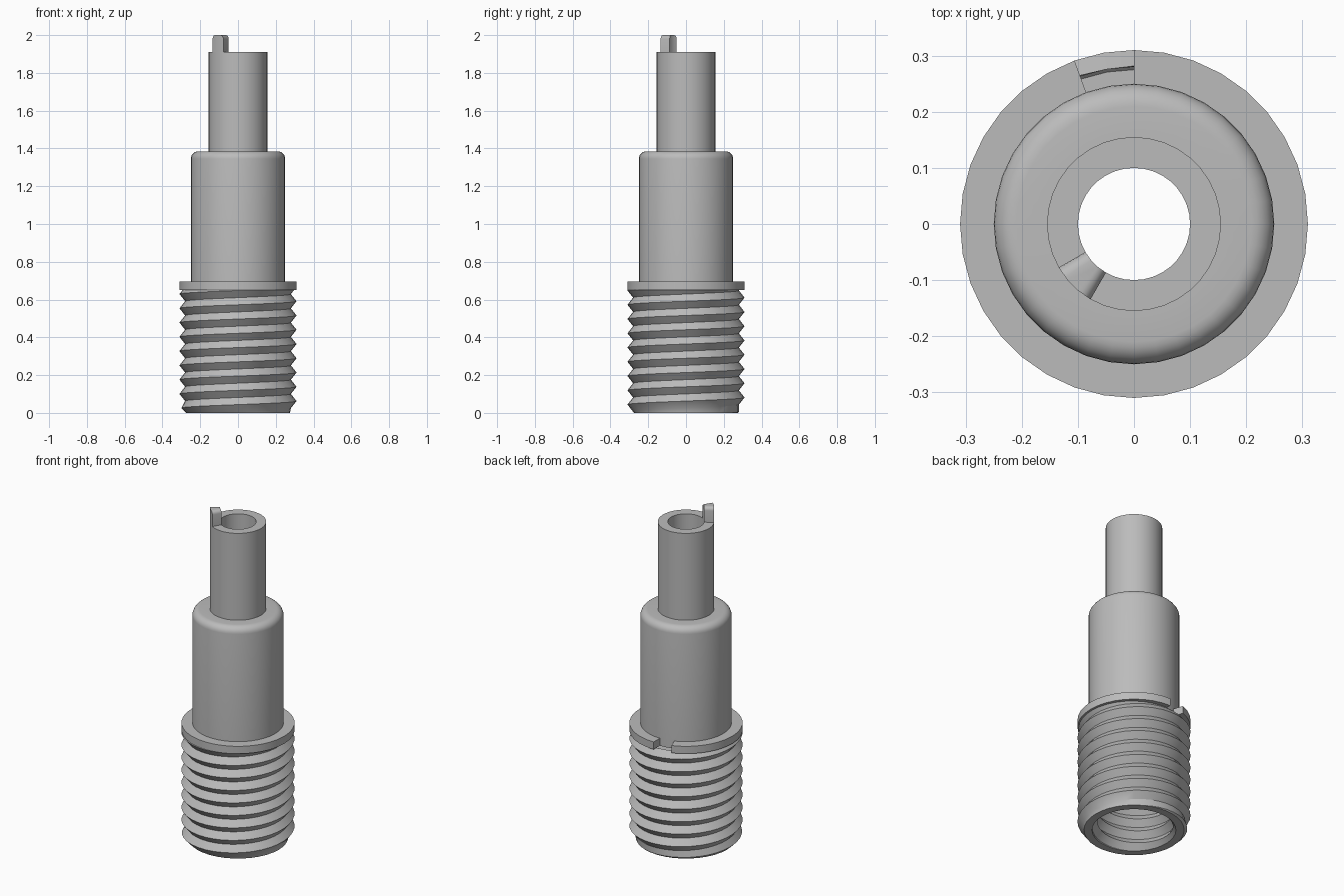
import bpy, bmesh, math

SEG = 36                 # sides of every round part
PITCH = 0.0755
COLLAR_Z, COLLAR_TOP = 0.65, 0.695

cube = bpy.data.objects.get("Cube")
if cube:
    bpy.data.objects.remove(cube)

grey = bpy.data.materials.new("plain grey")
grey.use_nodes = True
grey.diffuse_color = (0.5, 0.5, 0.5, 1)
grey.node_tree.nodes["Principled BSDF"].inputs["Base Color"].default_value = (0.5, 0.5, 0.5, 1)


def ring_point(r, z, col):
    a = math.tau * col / SEG
    return (r * math.cos(a), r * math.sin(a), z)


def sweep(bm, section, first=0, last=SEG):
    """Skin the (r, z) sections of successive columns around the axis."""
    cols = [[bm.verts.new(ring_point(r, z, c)) for r, z in section(c)]
            for c in range(first, last + 1)]
    for a, b in zip(cols, cols[1:]):
        for j in range(len(a) - 1):
            bm.faces.new((a[j], b[j], b[j + 1], a[j + 1]))
    return cols


def finish(bm, name, angle=30):
    bmesh.ops.remove_doubles(bm, verts=bm.verts, dist=0.0005)
    bmesh.ops.dissolve_degenerate(bm, edges=bm.edges, dist=0.0005)
    mesh = bpy.data.meshes.new(name)
    bm.to_mesh(mesh)
    bm.free()
    mesh.materials.append(grey)
    ob = bpy.data.objects.new(name, mesh)
    bpy.context.collection.objects.link(ob)
    bpy.ops.object.select_all(action='DESELECT')
    ob.select_set(True)
    bpy.context.view_layer.objects.active = ob
    bpy.ops.object.shade_smooth_by_angle(angle=math.radians(angle))
    return ob


def lathe(name, profile):
    bm = bmesh.new()
    sweep(bm, lambda c: profile)
    return finish(bm, name)


def helix(root, crest, top, limit):
    """Section of a V thread from z = 0 to top, its radius trimmed by limit."""
    turns = int(top / PITCH) + 3

    def section(c):
        lead = COLLAR_Z + PITCH * (c / SEG - 10 / SEG)
        pts = []
        for k in range(-2 * turns, 6):
            z = min(max(lead + PITCH * k / 2, 0), top)
            phase = ((z - lead) / PITCH) % 1
            r = root + (crest - root) * (1 - abs(2 * phase - 1))
            pts.append((limit(r, z), z))
        return pts
    return section


# Threaded base: outer thread, bottom rim, inner thread and its end wall
bm = bmesh.new()
sweep(bm, helix(0.28, 0.31, COLLAR_Z, lambda r, z: min(r, 0.275 + z)))
sweep(bm, lambda c: [(0.23, 0), (0.275, 0)])
inner = helix(0.23, 0.2, 0.6, lambda r, z: max(r, 0.23 - z))
sweep(bm, lambda c: inner(c)[::-1])
sweep(bm, lambda c: [(0.1, 0.6), (inner(c)[-1][0], 0.6)])
finish(bm, "threaded_base")

# Collar with a notch two sides wide at the back
bm = bmesh.new()
ring = [(0.25, COLLAR_Z), (0.31, COLLAR_Z), (0.31, COLLAR_TOP), (0.25, COLLAR_TOP)]
cols = sweep(bm, lambda c: ring, 11, 45)
bm.faces.new(cols[0])
bm.faces.new(cols[-1][::-1])
finish(bm, "notched_collar")

# Body with a rounded shoulder
fillet = 0.04
shoulder = [(0.25 - fillet + fillet * math.cos(t * math.pi / 12),
             1.385 - fillet + fillet * math.sin(t * math.pi / 12)) for t in range(7)]
lathe("body", [(0.25, COLLAR_Z)] + shoulder + [(0.155, 1.385)])

# Hollow stem, with the bore running down to the threaded socket
lathe("stem", [(0.155, 1.385), (0.155, 1.91), (0.1, 1.91), (0.1, 0.6)])

# Locating tab on the stem rim, its top corners rounded
bm = bmesh.new()
block = [(0.1, 1.91), (0.155, 1.91), (0.155, 2.0), (0.1, 2.0)]
cols = sweep(bm, lambda c: block + block[:1], 21, 24)
bm.faces.new(cols[0][:4])
bm.faces.new(cols[-1][3::-1])
bmesh.ops.remove_doubles(bm, verts=bm.verts, dist=0.0005)
ends = [e for e in bm.edges if len(e.link_faces) == 2 and e.calc_face_angle() > 1
        and all(v.co.z > 1.99 for v in e.verts)
        and abs(e.verts[0].co.xy.length - e.verts[1].co.xy.length) > 0.02]
bmesh.ops.bevel(bm, geom=ends, offset=0.02, segments=4, profile=0.5, affect='EDGES')
finish(bm, "locating_tab")
